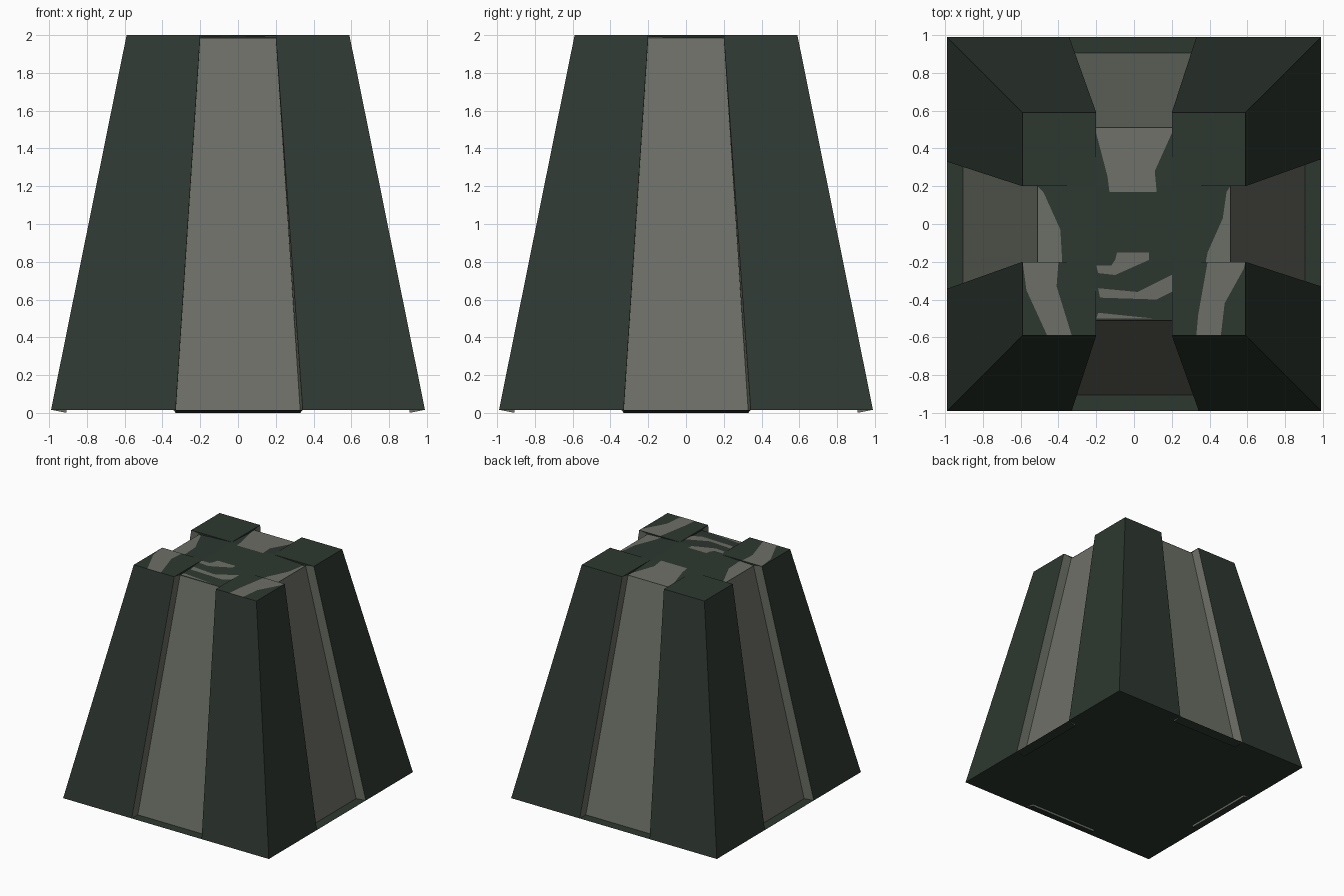
import bpy
from math import radians
from mathutils import Matrix, Vector

if "Cube" in bpy.data.objects:
    bpy.data.objects.remove(bpy.data.objects["Cube"], do_unlink=True)


def material(name, rgb):
    mat = bpy.data.materials.new(name)
    mat.use_nodes = True
    color = (*rgb, 1)
    mat.diffuse_color = color
    mat.node_tree.nodes["Principled BSDF"].inputs["Base Color"].default_value = color
    return mat


def build(name, faces, mat):
    """Make a flat-shaded object from lists of corner points."""
    verts, polys, index = [], [], {}
    for face in faces:
        poly = []
        for point in face:
            key = tuple(round(c, 4) for c in point)
            if key not in index:
                index[key] = len(verts)
                verts.append(key)
            poly.append(index[key])
        polys.append(poly)
    mesh = bpy.data.meshes.new(name)
    mesh.from_pydata(verts, [], polys)
    mesh.materials.append(mat)
    obj = bpy.data.objects.new(name, mesh)
    bpy.context.collection.objects.link(obj)
    return obj


def four_sides(faces):
    """Repeat the faces of the front side around the vertical axis."""
    return [[Matrix.Rotation(radians(90 * k), 3, "Z") @ Vector(p) for p in face]
            for k in range(4) for face in faces]


green = material("dark green", (0.027, 0.039, 0.030))
grey = material("warm grey", (0.150, 0.159, 0.133))

# Overall sizes: the recess is sunk square to the sloping side
base, top = 0.99, 0.59
low, high = 0.016, 2.0
inset, drop = 0.08, 0.016
foot, head, flare = 0.33, 0.2, 0.343

# Rims and floor corners of the front channel
rim_bl, rim_br = (-foot, -base, low), (flare, -base, low)
rim_tl, rim_tr = (-head, -top, high), (head, -top, high)
floor_bl, floor_br = (-foot, inset - base, 0), (foot, inset - base, 0)
floor_tl = (-head, inset - top, high - drop)
floor_tr = (head, inset - top, high - drop)
hub_l, hub_r = (-head, -head, high), (head, -head, high)

# Corner pillars with their flat tops
pillars = four_sides([
    [(-base, -base, low), rim_bl, rim_tl, (-top, -top, high)],
    [rim_br, (base, -base, low), (top, -top, high), rim_tr],
    [rim_tr, (top, -top, high), (top, -head, high), hub_r],
])
build("corner_pillars", pillars, green)

# Recessed panels and their side walls
channels = four_sides([
    [floor_bl, floor_br, floor_tr, floor_tl],
    [rim_bl, floor_bl, floor_tl, rim_tl],
    [floor_br, rim_br, rim_tr, floor_tr],
])
build("side_channels", channels, grey)

# Sills at the foot of each channel
build("channel_sills", four_sides([[rim_bl, rim_br, floor_br, floor_bl]]), green)

# Cross-shaped roof, its arms dipping towards the channels
roof = four_sides([
    [floor_tl, floor_tr, hub_r, hub_l],
    [rim_tl, floor_tl, hub_l],
    [rim_tr, hub_r, floor_tr],
])
roof.append([hub_l, hub_r, (head, head, high), (-head, head, high)])
build("roof_cross", roof, green)

# Underside
build("underside", [[(-base, -base, low), (-base, base, low),
                     (base, base, low), (base, -base, low)]], green)

# Irregular painted patches on the roof, outlined in hundredths
patches = {
    "back_patch": [(-20, 51), (-20, 48), (-14, 25), (-13, 17), (12, 17),
                   (11, 28), (20, 48), (20, 51)],
    "right_patch": [(-51, 20), (-51, -20), (-38, -20), (-39, -3), (-48, 17)],
    "left_patch": [(51, -20), (51, 20), (49, 17), (47, 3), (39, -15), (38, -20)],
    "hub_patch": [(-9, -15), (-10, -19), (-12, -22), (-20, -22), (-19, -26),
                  (-10, -27), (8, -19), (8, -15)],
    "front_stripe": [(20, -27), (10, -32), (2, -36), (-19, -34), (-18, -39),
                     (12, -40), (20, -36)],
    "front_edge_patch": [(-19, -47), (-20, -50), (10, -50)],
    "front_right_corner_patch": [(-59, -20), (-57, -35), (-46, -59), (-33, -59),
                                 (-41, -33), (-40, -20)],
    "front_left_corner_patch": [(39, -20), (34, -48), (33, -59), (46, -59),
                                (48, -42), (58, -24), (59, -20)],
}


def roof_height(x, y, corner):
    if corner:
        return high + 0.001
    reach = max(abs(x), abs(y), head) - head
    return high - drop * reach / (top - inset - head) + 0.002


for name, outline in patches.items():
    points = [(x / 100, y / 100) for x, y in outline]
    build(name, [[(x, y, roof_height(x, y, "corner" in name)) for x, y in points]], grey)
